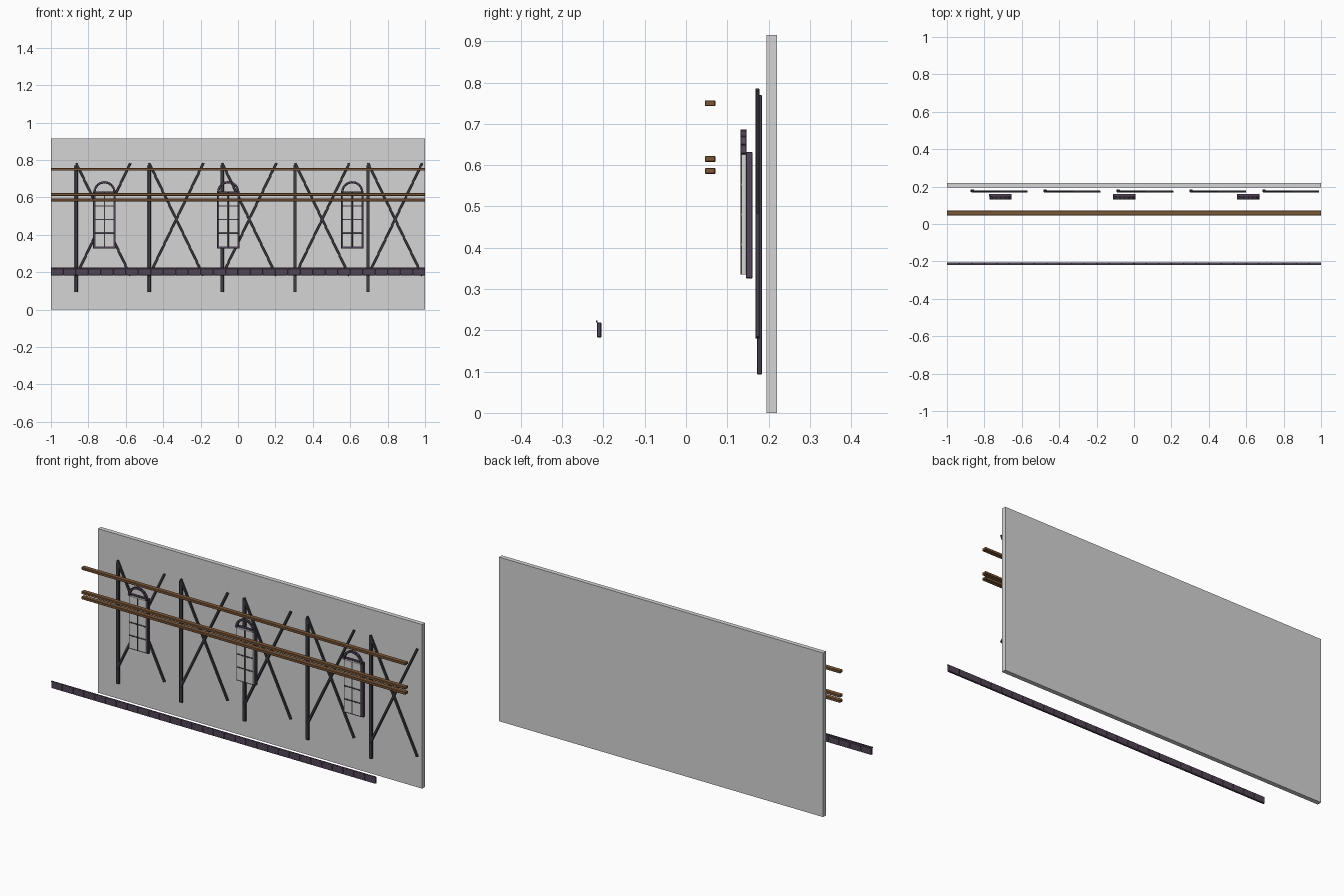
import bpy, bmesh, math
from mathutils import Matrix, Vector

old = bpy.data.objects.get("Cube")
if old:
    bpy.data.objects.remove(old)


def material(name, rgb):
    m = bpy.data.materials.new(name)
    m.use_nodes = True
    m.diffuse_color = (*rgb, 1)
    m.node_tree.nodes["Principled BSDF"].inputs["Base Color"].default_value = (*rgb, 1)
    return m


GREY = material("wall grey", (0.66, 0.66, 0.66))
WOOD = material("brown wood", (0.2, 0.095, 0.04))
STEEL = material("dark steel", (0.05, 0.048, 0.058))
PLUM = material("plum metal", (0.085, 0.06, 0.095))


def finish(name, bm, mat, bevel=0):
    if bevel:
        bmesh.ops.bevel(bm, geom=bm.edges[:], offset=bevel, segments=1, affect="EDGES")
    bmesh.ops.recalc_face_normals(bm, faces=bm.faces)
    mesh = bpy.data.meshes.new(name)
    bm.to_mesh(mesh)
    bm.free()
    mesh.materials.append(mat)
    ob = bpy.data.objects.new(name, mesh)
    bpy.context.collection.objects.link(ob)


def add_box(bm, x, y, z, tilt=0):
    """Add a box from (min, max) ranges, turned about its y axis by tilt."""
    mid = Vector([(a + b) / 2 for a, b in (x, y, z)])
    size = [b - a for a, b in (x, y, z)]
    matrix = Matrix.Translation(mid) @ Matrix.Rotation(tilt, 4, "Y") @ Matrix.Diagonal((*size, 1))
    bmesh.ops.create_cube(bm, size=1, matrix=matrix)


def box(name, x, y, z, mat, bevel=0):
    bm = bmesh.new()
    add_box(bm, x, y, z)
    finish(name, bm, mat, bevel)


# Back wall
box("back_wall", (-1, 1), (0.195, 0.22), (0, 0.915), GREY)

# Long wooden beams
for i, z in enumerate((0.579, 0.608, 0.743)):
    box(f"wood_beam_{i + 1}", (-1, 1), (0.046, 0.071), (z, z + 0.014), WOOD, 0.0015)

# Front girder made of a row of bevelled panels, with a thin top rail
PANELS = 30
pitch = 2 / PANELS
bm = bmesh.new()
for i in range(PANELS):
    x = -1 + pitch * i
    add_box(bm, (x, x + pitch), (-0.216, -0.205), (0.183, 0.219))
finish("girder_panels", bm, PLUM, 0.0015)
box("girder_rail", (-1, 1), (-0.218, -0.214), (0.219, 0.224), PLUM)

# Posts with crossed braces
LOW, HIGH, SPAN = 0.182, 0.783, 0.29
angle = math.atan2(SPAN, HIGH - LOW)
length = math.hypot(SPAN, HIGH - LOW)
for i in range(5):
    px = -0.865 + 0.39 * i
    box(f"post_{i + 1}", (px - 0.009, px + 0.009), (0.172, 0.184), (0.093, 0.77), STEEL, 0.0015)
    bm = bmesh.new()
    mx, mz = px + SPAN / 2, (LOW + HIGH) / 2
    for sign in (-1, 1):
        add_box(bm, (mx - 0.006, mx + 0.006), (0.168, 0.178),
                (mz - length / 2, mz + length / 2), sign * angle)
    finish(f"cross_brace_{i + 1}", bm, STEEL, 0.001)


def arch(name, cx, cz, radius, y, mat, blocks=8):
    """Half ring of bevelled blocks."""
    bm = bmesh.new()
    half = radius * math.tan(math.pi / blocks / 2)
    for i in range(blocks):
        a = math.pi * (i + 0.5) / blocks
        x, z = cx + radius * math.cos(a), cz + radius * math.sin(a)
        add_box(bm, (x - 0.006, x + 0.006), y, (z - half, z + half), -a)
    finish(name, bm, mat, 0.001)


# Arched windows
for i, cx in enumerate((-0.714, -0.052, 0.611)):
    tag = f"window_{i + 1}"
    box(f"{tag}_frame", (cx - 0.06, cx + 0.06), (0.145, 0.161), (0.326, 0.632), PLUM, 0.0015)
    box(f"{tag}_pane", (cx - 0.051, cx + 0.051), (0.134, 0.146), (0.335, 0.626), GREY)
    bm = bmesh.new()
    add_box(bm, (cx - 0.003, cx + 0.003), (0.132, 0.136), (0.335, 0.626))
    for k in range(1, 4):
        z = 0.335 + 0.0728 * k
        add_box(bm, (cx - 0.051, cx + 0.051), (0.132, 0.136), (z - 0.003, z + 0.003))
    finish(f"{tag}_bars", bm, STEEL, 0.0005)
    arch(f"{tag}_arch", cx, 0.627, 0.053, (0.132, 0.146), PLUM)
